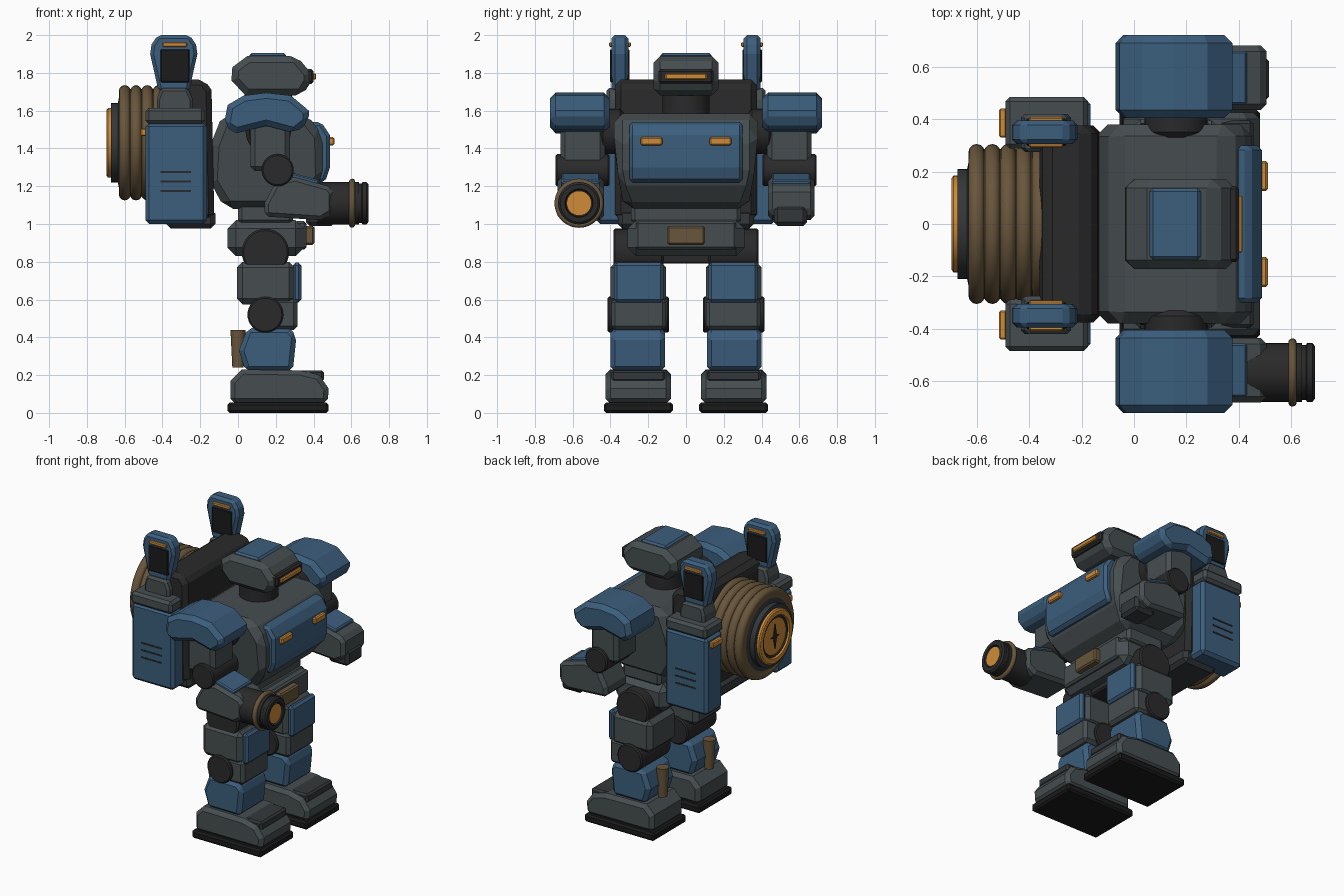
import bpy
import bmesh
from math import sin, cos, pi, radians

cube = bpy.data.objects.get("Cube")
if cube:
    bpy.data.objects.remove(cube, do_unlink=True)


def material(name, *rgb):
    m = bpy.data.materials.new(name)
    m.use_nodes = True
    m.diffuse_color = (*rgb, 1)
    m.node_tree.nodes["Principled BSDF"].inputs["Base Color"].default_value = (*rgb, 1)
    return m


BLUE = material("steel blue", 0.045, 0.112, 0.205)
GREY = material("gunmetal grey", 0.062, 0.076, 0.081)
BLACK = material("joint black", 0.023, 0.023, 0.024)
DARK = material("dark grey", 0.034, 0.039, 0.042)
SOLE = material("rubber black", 0.011, 0.011, 0.012)
ORANGE = material("amber orange", 0.62, 0.26, 0.04)
BRONZE = material("aged bronze", 0.14, 0.093, 0.045)


def finish(bm, name, mat, bevel=0, smooth=False):
    bmesh.ops.recalc_face_normals(bm, faces=bm.faces)
    me = bpy.data.meshes.new(name)
    bm.to_mesh(me)
    bm.free()
    me.materials.append(mat)
    ob = bpy.data.objects.new(name, me)
    bpy.context.collection.objects.link(ob)
    if bevel:
        mod = ob.modifiers.new("chamfer", "BEVEL")
        mod.width, mod.segments = bevel, 1
        mod.limit_method, mod.angle_limit = "ANGLE", radians(50)
    if smooth:
        bpy.ops.object.select_all(action="DESELECT")
        ob.select_set(True)
        bpy.context.view_layer.objects.active = ob
        bpy.ops.object.shade_smooth_by_angle(angle=radians(35))
    return ob


def prism(name, y0, y1, outline, mat, bevel=0, smooth=False):
    """Side outline in x and z, extruded across y."""
    bm = bmesh.new()
    a = [bm.verts.new((x, y0, z)) for x, z in outline]
    b = [bm.verts.new((x, y1, z)) for x, z in outline]
    bm.faces.new(a)
    bm.faces.new(b[::-1])
    for i in range(len(a)):
        j = (i + 1) % len(a)
        bm.faces.new((a[j], a[i], b[i], b[j]))
    return finish(bm, name, mat, bevel, smooth)


def box(name, y0, y1, x0, x1, z0, z1, mat, bevel=0):
    return prism(name, y0, y1, [(x0, z0), (x1, z0), (x1, z1), (x0, z1)], mat, bevel)


def axle(name, y0, y1, x, z, r, mat, bevel=0):
    ring = [(x + r * cos(i * pi / 16), z + r * sin(i * pi / 16)) for i in range(32)]
    return prism(name, y0, y1, ring, mat, bevel, True)


def lathe(name, y, z, profile, mat, n=40):
    """Profile of (x, radius) turned about the x direction, capped at both ends."""
    bm = bmesh.new()
    rings = [[bm.verts.new((x, y + r * cos(2 * pi * i / n), z + r * sin(2 * pi * i / n)))
              for i in range(n)] for x, r in profile]
    for p, q in zip(rings, rings[1:]):
        for i in range(n):
            j = (i + 1) % n
            bm.faces.new((p[i], p[j], q[j], q[i]))
    bm.faces.new(rings[0])
    bm.faces.new(rings[-1])
    return finish(bm, name, mat, 0, True)


def hoop(name, x, y, z, major, minor, mat):
    bpy.ops.mesh.primitive_torus_add(location=(x, y, z), rotation=(0, pi / 2, 0), major_radius=major,
                                     minor_radius=minor, major_segments=48, minor_segments=12)
    ob = bpy.context.object
    ob.name = name
    ob.data.materials.append(mat)
    bpy.ops.object.shade_smooth()


def pair(make, name, y0, y1, *args):
    for side, s in (("left", 1), ("right", -1)):
        make(f"{side}_{name}", s * y0, s * y1, *args)


# Feet
pair(box, "sole", 0.07, 0.435, -0.055, 0.48, 0, 0.055, SOLE, 0.012)
pair(prism, "foot", 0.08, 0.425, [(-0.04, 0.05), (0.475, 0.05), (0.48, 0.13), (0.43, 0.2),
     (0.33, 0.225), (0.02, 0.23), (-0.04, 0.17)], GREY, 0.025)
pair(box, "toe_guard", 0.11, 0.395, 0.32, 0.455, 0.165, 0.225, DARK, 0.012)

# Lower legs and knees
pair(prism, "shin", 0.11, 0.4, [(0.04, 0.22), (0.29, 0.22), (0.31, 0.41), (0.27, 0.45),
     (0.05, 0.45), (0.005, 0.33)], BLUE, 0.025)
pair(box, "knee_guard", 0.105, 0.395, 0.1, 0.315, 0.44, 0.605, GREY, 0.02)
pair(axle, "knee_joint", 0.09, 0.415, 0.145, 0.52, 0.095, BLACK, 0.008)
for side, s in (("left", 1), ("right", -1)):
    bpy.ops.mesh.primitive_cone_add(vertices=20, radius1=0.03, radius2=0.04, depth=0.2,
                                    location=(0, s * 0.255, 0.34))
    pipe = bpy.context.object
    pipe.name = side + "_calf_pipe"
    pipe.data.materials.append(BRONZE)
    bpy.ops.object.shade_smooth_by_angle()

# Thighs and hips
pair(box, "thigh", 0.105, 0.4, -0.005, 0.3, 0.575, 0.8, GREY, 0.03)
pair(box, "thigh_plate", 0.12, 0.38, 0.29, 0.335, 0.585, 0.795, BLUE, 0.015)
pair(axle, "hip_joint", 0.12, 0.385, 0.145, 0.85, 0.125, BLACK, 0.01)
box("hip_block", -0.28, 0.28, 0.04, 0.25, 0.79, 0.9, BLACK, 0.01)
box("pelvis", -0.31, 0.31, -0.055, 0.35, 0.83, 1.02, GREY, 0.045)
box("pelvis_plate", -0.265, 0.265, 0.3, 0.362, 0.865, 1.015, GREY, 0.012)
box("buckle", -0.1, 0.1, 0.35, 0.405, 0.89, 0.99, BRONZE, 0.01)
box("waist", -0.29, 0.29, 0, 0.29, 1.0, 1.12, GREY, 0.02)

# Torso, narrowed toward the waist
torso = prism("torso", -0.38, 0.38, [(-0.145, 1.22), (-0.145, 1.42), (-0.08, 1.585), (0.36, 1.585),
              (0.45, 1.47), (0.45, 1.24), (0.33, 1.08), (-0.07, 1.08)], GREY, 0.045)
torso.modifiers["chamfer"].angle_limit = radians(35)
for v in torso.data.vertices:
    if v.co.z < 1.15:
        v.co.y *= 0.84
prism("chest_plate", -0.3, 0.3, [(0.38, 1.54), (0.44, 1.54), (0.487, 1.47), (0.487, 1.3),
      (0.46, 1.22), (0.38, 1.22)], BLUE, 0.018)
pair(box, "chest_lamp", 0.125, 0.24, 0.48, 0.51, 1.415, 1.46, ORANGE, 0.008)

# Head
bpy.ops.mesh.primitive_cylinder_add(vertices=32, radius=0.125, depth=0.2, location=(0.16, 0, 1.62))
neck = bpy.context.object
neck.name = "neck"
neck.data.materials.append(BLACK)
bpy.ops.object.shade_smooth_by_angle()
prism("head", -0.172, 0.172, [(-0.035, 1.76), (-0.03, 1.83), (0.05, 1.89), (0.31, 1.89),
      (0.385, 1.8), (0.385, 1.75), (0.34, 1.68), (0.04, 1.68)], GREY, 0.035)
box("head_plate", -0.135, 0.135, 0.06, 0.255, 1.88, 1.905, BLUE, 0.012)
box("visor_frame", -0.145, 0.145, 0.34, 0.4, 1.742, 1.82, BLACK, 0.012)
box("visor_lamp", -0.11, 0.11, 0.39, 0.414, 1.765, 1.797, ORANGE, 0.006)

# Shoulders and upper arms
pair(axle, "shoulder_joint", 0.33, 0.46, 0.16, 1.49, 0.12, BLACK, 0.02)
pair(prism, "shoulder_armour", 0.405, 0.72, [(-0.075, 1.52), (-0.055, 1.63), (0.03, 1.68),
     (0.15, 1.695), (0.28, 1.68), (0.375, 1.6), (0.375, 1.54), (0.3, 1.48), (0.15, 1.52),
     (-0.01, 1.48)], BLUE, 0.03)
pair(box, "upper_arm", 0.43, 0.665, 0.065, 0.275, 1.28, 1.54, GREY, 0.025)
pair(axle, "elbow_joint", 0.405, 0.69, 0.21, 1.285, 0.085, BLACK, 0.008)

# Forearms
pair(prism, "forearm", 0.435, 0.68, [(0.14, 1.04), (0.14, 1.11), (0.2, 1.225), (0.3, 1.25),
     (0.48, 1.2), (0.505, 1.17), (0.505, 1.06), (0.44, 1.02)], GREY, 0.022)
pair(prism, "forearm_plate", 0.455, 0.66, [(0.23, 1.22), (0.23, 1.25), (0.3, 1.268), (0.43, 1.232),
     (0.43, 1.2)], BLUE, 0.008)
box("left_fist", 0.465, 0.64, 0.36, 0.515, 0.99, 1.1, DARK, 0.02)

# Arm cannon
CY, CZ = -0.566, 1.11
lathe("cannon_barrel", CY, CZ, [(0.42, 0.112), (0.64, 0.112), (0.64, 0.105), (0.655, 0.105),
      (0.66, 0.112), (0.68, 0.112), (0.69, 0.1), (0.69, 0.075), (0.672, 0.07)], BLACK)
hoop("cannon_band", 0.604, CY, CZ, 0.114, 0.016, BRONZE)
lathe("cannon_core", CY, CZ, [(0.66, 0.066), (0.684, 0.066)], ORANGE)

# Backpack frame
prism("backpack_frame", -0.375, 0.375, [(-0.125, 1.02), (-0.14, 1.71), (-0.18, 1.765),
      (-0.34, 1.765), (-0.36, 1.7), (-0.36, 1.02)], BLACK, 0.03)
box("backpack_base", -0.36, 0.36, -0.38, -0.12, 0.975, 1.08, DARK, 0.025)

# Side tanks with vents and rear lamps
pair(box, "tank", 0.295, 0.475, -0.49, -0.165, 1.0, 1.535, BLUE, 0.02)
pair(box, "tank_cap", 0.287, 0.485, -0.49, -0.175, 1.53, 1.615, GREY, 0.018)
for i in range(3):
    z = 1.17 + 0.05 * i
    pair(box, f"tank_vent_{i + 1}", 0.47, 0.478, -0.41, -0.25, z, z + 0.01, BLACK)
pair(box, "tank_lamp", 0.33, 0.44, -0.515, -0.485, 1.465, 1.505, ORANGE, 0.006)

# Upright pods
pair(prism, "pod_neck", 0.275, 0.42, [(-0.43, 1.6), (-0.24, 1.6), (-0.24, 1.66), (-0.265, 1.72),
     (-0.41, 1.72), (-0.43, 1.66)], GREY, 0.015)
pair(prism, "pod", 0.305, 0.395, [(-0.42, 1.7), (-0.26, 1.7), (-0.215, 1.9), (-0.222, 1.95),
     (-0.255, 2.0), (-0.425, 2.0), (-0.458, 1.95), (-0.465, 1.9)], BLUE, 0.018)
pair(box, "pod_panel", 0.298, 0.402, -0.41, -0.258, 1.75, 1.925, SOLE, 0.005)
pair(box, "pod_lamp", 0.292, 0.408, -0.4, -0.27, 1.938, 1.962, ORANGE, 0.005)

# Rear coil drum
BZ = 1.43
lathe("drum_core", 0, BZ, [(-0.3, 0.285), (-0.625, 0.285), (-0.63, 0.2), (-0.645, 0.2)], BRONZE)
for i in range(5):
    hoop(f"drum_coil_{i + 1}", -0.36 - 0.06 * i, 0, BZ, 0.274, 0.031, BRONZE)
lathe("drum_end", 0, BZ, [(-0.63, 0.24), (-0.636, 0.21), (-0.672, 0.21)], DARK)
lathe("drum_rim", 0, BZ, [(-0.665, 0.185), (-0.688, 0.185), (-0.695, 0.175), (-0.695, 0.145),
      (-0.68, 0.14)], ORANGE)
hoop("drum_groove", -0.68, 0, BZ, 0.132, 0.008, BLACK)

# Gauge needle and crossbar on the drum
for name, w, h in (("gauge_needle", 0.018, 0.085), ("gauge_crossbar", 0.045, 0.015)):
    bm = bmesh.new()
    bm.faces.new([bm.verts.new((-0.684, y, BZ + z)) for y, z in ((w, 0), (0, h), (-w, 0), (0, -h))])
    solid = finish(bm, name, BLACK).modifiers.new("thickness", "SOLIDIFY")
    solid.thickness, solid.offset = 0.006, 0
